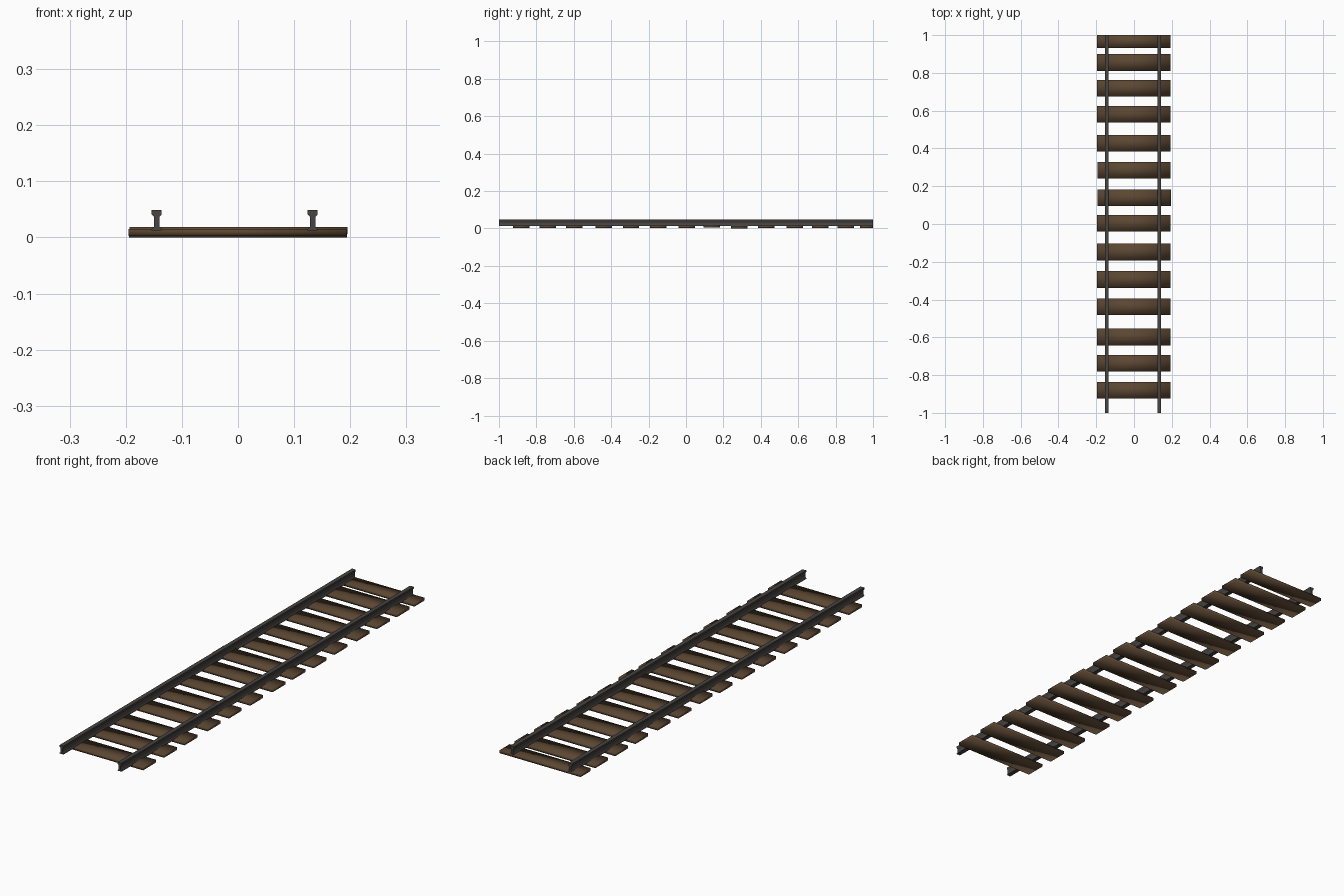
import bpy, bmesh

if "Cube" in bpy.data.objects:
    bpy.data.objects.remove(bpy.data.objects["Cube"])


def material(name, color):
    m = bpy.data.materials.new(name)
    m.diffuse_color = (*color, 1)
    m.use_nodes = True
    m.node_tree.nodes["Principled BSDF"].inputs["Base Color"].default_value = m.diffuse_color
    return m


WOOD = material("dark_brown_wood", (0.105, 0.062, 0.032))
STEEL = material("dark_grey_steel", (0.062, 0.058, 0.054))


def add_object(name, bm, mat):
    bmesh.ops.recalc_face_normals(bm, faces=bm.faces)
    mesh = bpy.data.meshes.new(name)
    bm.to_mesh(mesh)
    bm.free()
    mesh.materials.append(mat)
    mesh.shade_smooth()
    obj = bpy.data.objects.new(name, mesh)
    bpy.context.collection.objects.link(obj)
    return obj


def extrude_profile(name, points, axis, start, end, mat):
    """Extrude a closed 2D profile (u, z) along x or y."""
    bm = bmesh.new()
    rings = []
    for t in (start, end):
        rings.append([bm.verts.new((u, t, z) if axis == "y" else (t, u, z))
                      for u, z in points])
    a, b = rings
    for i in range(len(points)):
        j = (i + 1) % len(points)
        bm.faces.new((a[i], a[j], b[j], b[i]))
    bm.faces.new(a)
    bm.faces.new(b[::-1])
    return add_object(name, bm, mat)


# Wooden ties: (centre y, x shift, z shift), unevenly laid
ties = [(0.855, 0, 0), (0.719, 0, 0), (0.581, 0, 0), (0.428, 0, 0),
        (0.285, 0.001, -0.003), (0.138, 0.002, 0.003), (0.004, 0, 0),
        (-0.148, 0, 0), (-0.294, 0, 0), (-0.439, 0, 0), (-0.598, 0, 0),
        (-0.738, 0, 0), (-0.881, 0, 0)]
spans = [(0.931, 1.0, 0, 0)]          # last tie is cut off at the end
spans += [(y - 0.044, y + 0.044, dx, dz) for y, dx, dz in ties]
for i, (y0, y1, dx, dz) in enumerate(spans):
    z0, z1 = 0.003 + dz, 0.0155 + dz
    extrude_profile(f"tie_{i + 1}", [(y0, z0), (y1, z0), (y1, z1), (y0, z1)],
                    "x", -0.195 + dx, 0.193 + dx, WOOD)

# Steel rails: foot, narrow web and wide head
half = [(0.009, 0.012), (0.009, 0.015), (0.005, 0.019), (0.005, 0.037),
        (0.009, 0.041), (0.009, 0.049)]
for side, cx in (("left", -0.145), ("right", 0.133)):
    profile = [(cx + u, z) for u, z in half]
    profile += [(cx - u, z) for u, z in reversed(half)]
    rail = extrude_profile(f"{side}_rail", profile, "y", -1, 1, STEEL)
    rail.data.set_sharp_from_angle(angle=0.9)
